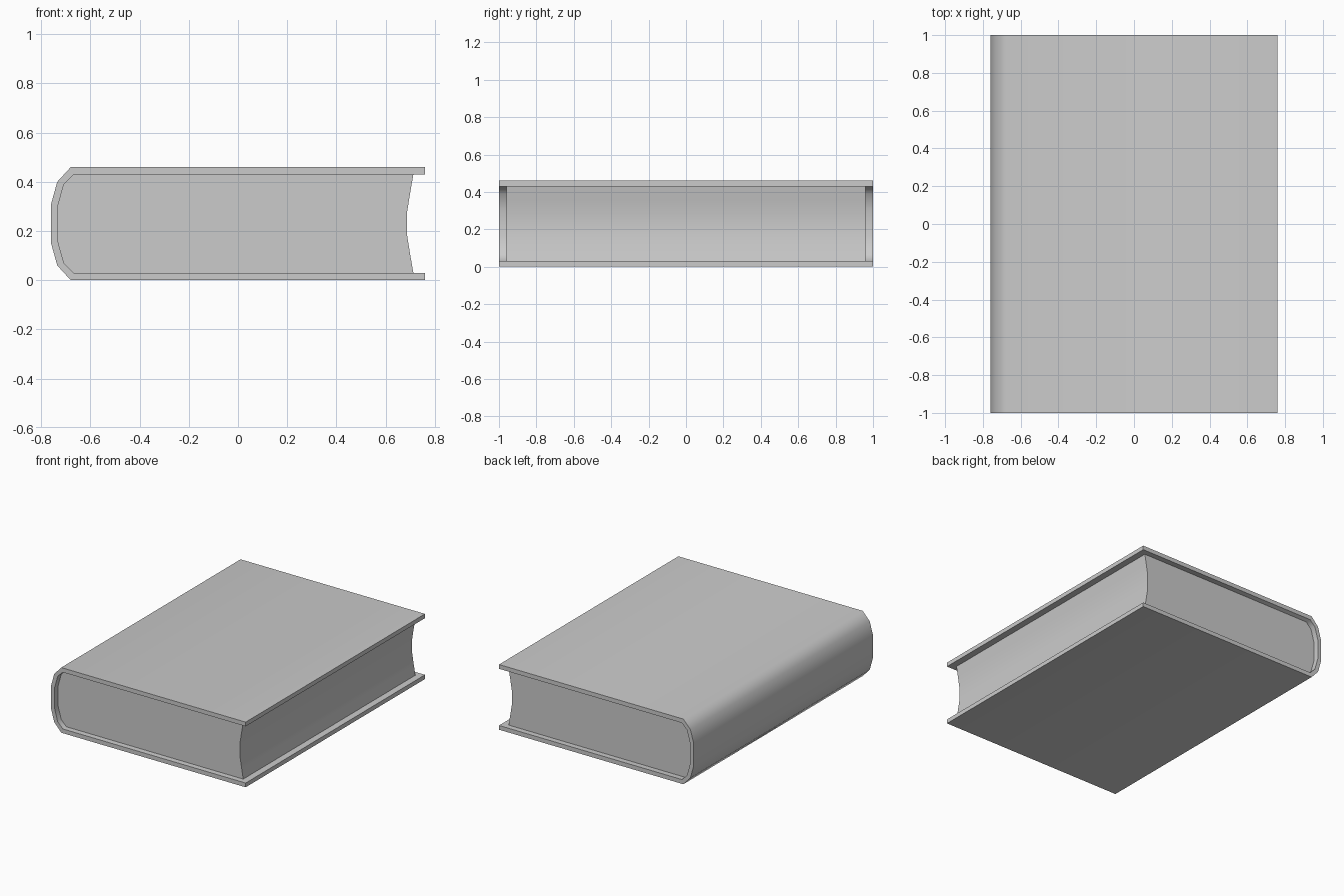
import bpy
import bmesh
import math

cube = bpy.data.objects.get("Cube")
if cube:
    bpy.data.objects.remove(cube, do_unlink=True)

HEIGHT = 0.46
BOARD = 0.03

grey = bpy.data.materials.new("plain_grey")
grey.use_nodes = True
colour = (0.6, 0.6, 0.6, 1)
grey.diffuse_color = colour
grey.node_tree.nodes["Principled BSDF"].inputs["Base Color"].default_value = colour


def mirrored(upper):
    """Complete an upper half profile with its reflection about mid height."""
    return upper + [(x, HEIGHT - z) for x, z in reversed(upper)]


def extrude_profile(name, left, right, half_length):
    """Bridge two matching outlines and extrude the strip along y."""
    bm = bmesh.new()
    a = [bm.verts.new((x, -half_length, z)) for x, z in left]
    b = [bm.verts.new((x, -half_length, z)) for x, z in right]
    strip = [bm.faces.new((a[i], a[i + 1], b[i + 1], b[i]))
             for i in range(len(a) - 1)]
    result = bmesh.ops.extrude_face_region(bm, geom=strip, use_keep_orig=True)
    moved = [g for g in result["geom"] if isinstance(g, bmesh.types.BMVert)]
    bmesh.ops.translate(bm, verts=moved, vec=(0, 2 * half_length, 0))
    bmesh.ops.recalc_face_normals(bm, faces=bm.faces)
    mesh = bpy.data.meshes.new(name)
    bm.to_mesh(mesh)
    bm.free()
    obj = bpy.data.objects.new(name, mesh)
    bpy.context.collection.objects.link(obj)
    mesh.materials.append(grey)
    bpy.ops.object.select_all(action="DESELECT")
    obj.select_set(True)
    bpy.context.view_layer.objects.active = obj
    bpy.ops.object.shade_smooth_by_angle(angle=math.radians(55))
    return obj


# Cover: two boards joined by a rounded spine
outer = [(0.76, HEIGHT), (-0.68, HEIGHT), (-0.735, 0.40), (-0.76, 0.31)]
spine = [(-0.668, HEIGHT - BOARD), (-0.708, 0.39), (-0.733, 0.30)]
inner = [(0.76, HEIGHT - BOARD)] + spine
extrude_profile("cover", mirrored(outer), mirrored(inner), 1.0)

# Page block: rounded at the spine, hollowed along the fore edge
fore_edge = [(0.713, HEIGHT - BOARD), (0.70, 0.355), (0.688, 0.28)]
extrude_profile("page_block", mirrored(spine), mirrored(fore_edge), 0.96)
